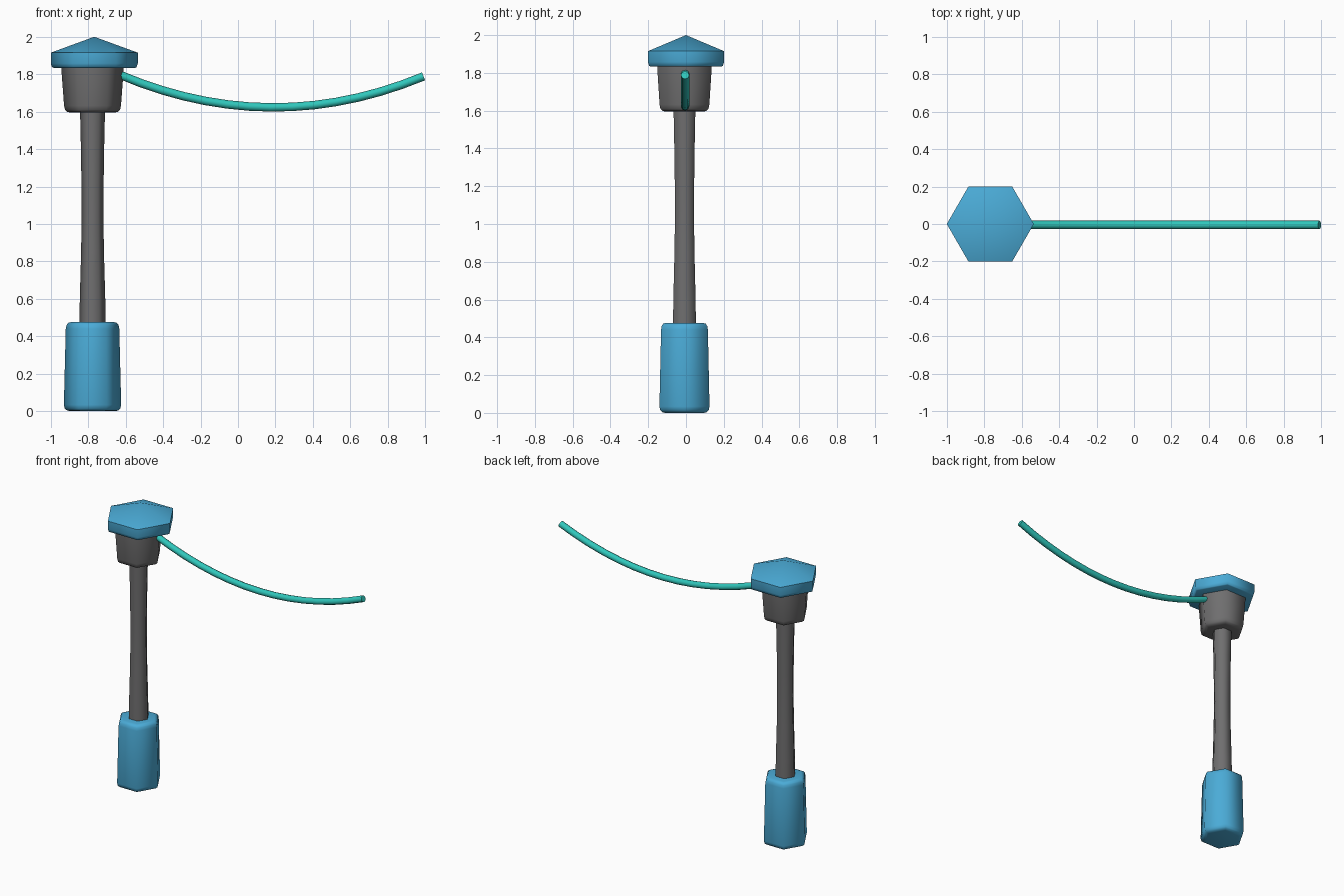
import bpy, bmesh, math
from mathutils import Vector

if "Cube" in bpy.data.objects:
    bpy.data.objects.remove(bpy.data.objects["Cube"])


def material(name, rgb):
    m = bpy.data.materials.new(name)
    m.diffuse_color = (*rgb, 1)
    m.use_nodes = True
    m.node_tree.nodes["Principled BSDF"].inputs["Base Color"].default_value = m.diffuse_color
    return m


BLUE = material("blue", (0.07, 0.41, 0.68))
GREY = material("grey", (0.16, 0.158, 0.16))
TEAL = material("teal", (0.03, 0.57, 0.50))


def finish(bm, name, mat, angle):
    bmesh.ops.recalc_face_normals(bm, faces=bm.faces)
    me = bpy.data.meshes.new(name)
    bm.to_mesh(me)
    bm.free()
    ob = bpy.data.objects.new(name, me)
    bpy.context.collection.objects.link(ob)
    me.materials.append(mat)
    bpy.ops.object.select_all(action='DESELECT')
    ob.select_set(True)
    bpy.context.view_layer.objects.active = ob
    bpy.ops.object.shade_smooth_by_angle(angle=math.radians(angle))
    return ob


def skin(bm, rings):
    """Bridge successive vertex rings and close both ends."""
    loops = [[bm.verts.new(p) for p in r] for r in rings]
    n = len(loops[0])
    for a, b in zip(loops, loops[1:]):
        for i in range(n):
            j = (i + 1) % n
            bm.faces.new((a[i], a[j], b[j], b[i]))
    bm.faces.new(loops[0])
    bm.faces.new(loops[-1])
    return loops


def hex_part(name, mat, cx, cy, profile, angle=65):
    """Six-sided lathe from (radius, z) points, corners on the x axis."""
    bm = bmesh.new()
    skin(bm, [[(cx + r * math.cos(i * math.pi / 3),
                cy + r * math.sin(i * math.pi / 3), z) for i in range(6)]
              for r, z in profile])
    bmesh.ops.remove_doubles(bm, verts=bm.verts, dist=0.0005)
    return finish(bm, name, mat, angle)


X, Y = -0.777, -0.008

# Rounded base block
hex_part("base", BLUE, X, Y, [
    (0.118, 0.0), (0.136, 0.004), (0.148, 0.014), (0.153, 0.034),
    (0.143, 0.44), (0.139, 0.46), (0.13, 0.472), (0.112, 0.477)])

# Slightly waisted post
hex_part("post", GREY, X, Y, [
    (0.07, 0.45), (0.068, 0.6), (0.061, 0.85), (0.058, 1.05),
    (0.059, 1.2), (0.062, 1.4), (0.067, 1.62)])

# Flared head block under the cap
hex_part("head", GREY, X, Y, [
    (0.115, 1.595), (0.135, 1.599), (0.147, 1.61), (0.152, 1.632),
    (0.166, 1.82), (0.166, 1.85)])

# Pointed cap
hex_part("cap", BLUE, -0.7675, 0, [
    (0.218, 1.834), (0.226, 1.838), (0.2325, 1.858), (0.2325, 1.915),
    (0.0002, 2.0)])

# Sagging rope
bm = bmesh.new()
rings = []
SEG, SIDES, RAD = 14, 8, 0.0225
for s in range(SEG + 1):
    x = -0.64 + (0.991 + 0.64) * s / SEG
    u = x - 0.19
    c = Vector((x, Y + 0.003, 1.623 + 0.258 * u * u))
    normal = Vector((-0.516 * u, 0, 1)).normalized()
    rings.append([c + RAD * (normal * math.cos(t) + Vector((0, 1, 0)) * math.sin(t))
                  for t in (2 * math.pi * k / SIDES for k in range(SIDES))])
skin(bm, rings)
finish(bm, "rope", TEAL, 60)
